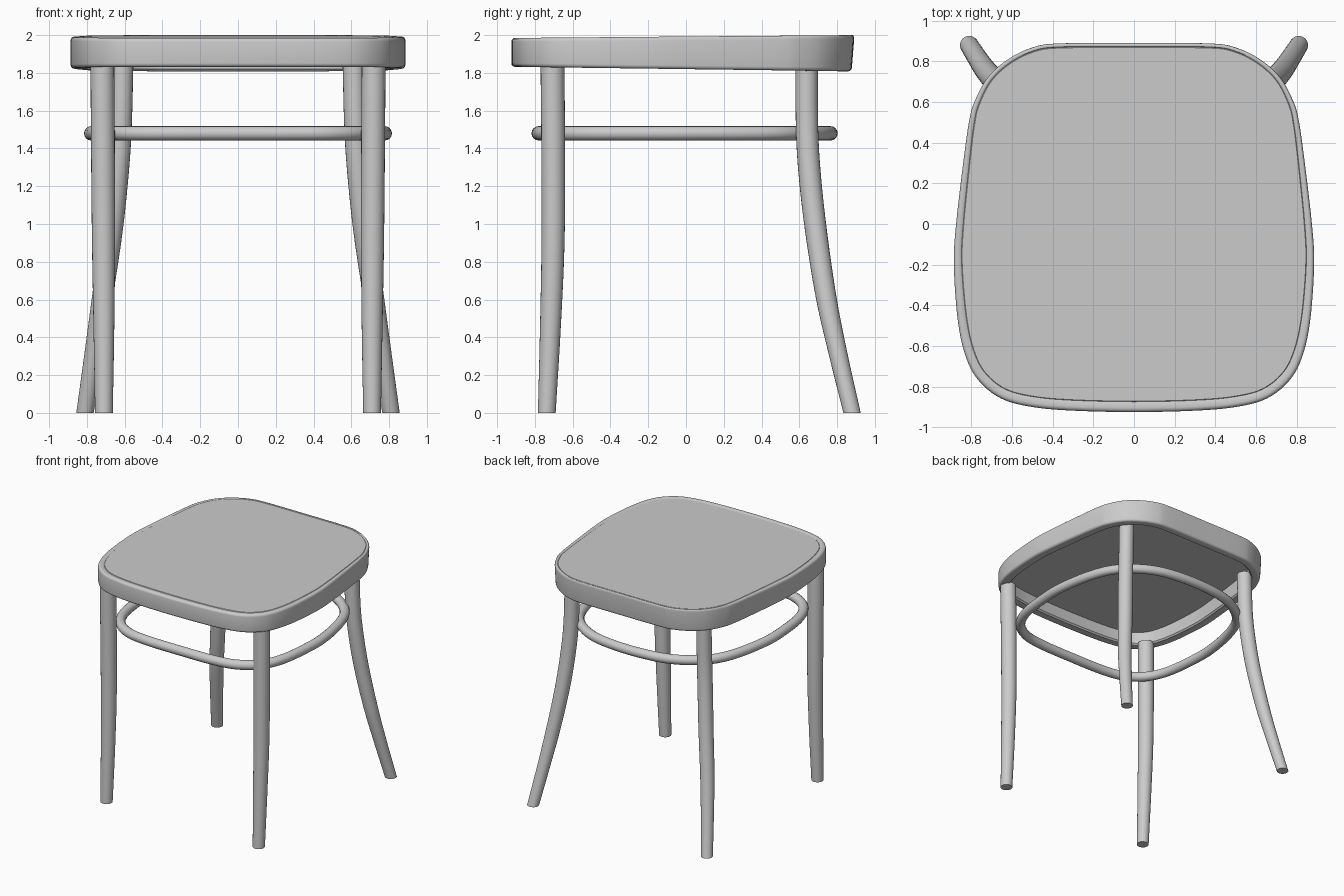
import bpy, bmesh, math
from mathutils import Vector

if "Cube" in bpy.data.objects:
    bpy.data.objects.remove(bpy.data.objects["Cube"])


def spline(pts, n, closed):
    """Catmull-Rom samples through points of any dimension."""
    pts = [Vector(p) for p in pts]
    if not closed:
        pts = [2 * pts[0] - pts[1]] + pts + [2 * pts[-1] - pts[-2]]
    count = len(pts) if closed else len(pts) - 3
    out = []
    for i in range(count):
        a, b, c, d = ((pts[(i + k - 1) % len(pts)] for k in range(4)) if closed
                      else pts[i:i + 4])
        for s in range(n):
            t = s / n
            out.append(0.5 * (2 * b + (c - a) * t + (2 * a - 5 * b + 4 * c - d) * t * t
                              + (3 * b - a - 3 * c + d) * t ** 3))
    if not closed:
        out.append(pts[-2])
    return out


def outline(half, n=5):
    """Closed plan outline mirrored in x: list of (point, outward normal)."""
    pts = half + [(-x, y) for x, y in reversed(half[1:-1])]
    p = spline(pts, n, True)
    res = []
    for i, v in enumerate(p):
        t = (p[(i + 1) % len(p)] - p[i - 1]).normalized()
        res.append((v, Vector((t.y, -t.x))))
    return res


def loft(name, loops, closed=False, angle=40):
    """Skin a stack of equal loops; cap the ends or join them."""
    bm = bmesh.new()
    rings = [[bm.verts.new(v) for v in loop] for loop in loops]
    pairs = list(zip(rings, rings[1:])) + ([(rings[-1], rings[0])] if closed else [])
    n = len(rings[0])
    for a, b in pairs:
        for i in range(n):
            j = (i + 1) % n
            bm.faces.new((a[i], a[j], b[j], b[i]))
    if not closed:
        bm.faces.new(rings[0])
        bm.faces.new(rings[-1])
    bmesh.ops.recalc_face_normals(bm, faces=bm.faces[:])
    me = bpy.data.meshes.new(name)
    bm.to_mesh(me)
    bm.free()
    ob = bpy.data.objects.new(name, me)
    bpy.context.collection.objects.link(ob)
    bpy.ops.object.select_all(action='DESELECT')
    ob.select_set(True)
    bpy.context.view_layer.objects.active = ob
    bpy.ops.object.shade_smooth_by_angle(angle=math.radians(angle))
    return ob


# Seat: rounded rim, tapering lip width and slightly rising towards the back
seat_plan = outline([(0, -.925), (.3, -.918), (.5, -.9), (.65, -.86), (.76, -.775), (.825, -.66),
                     (.866, -.48), (.886, -.2), (.875, 0), (.84, .3), (.812, .5), (.785, .6),
                     (.72, .72), (.62, .81), (.5, .868), (.37, .888), (0, .89)])


def top(y):
    return 1.9925 + .0083 * y


def bottom(y):
    return 1.82 - .013 * y


def lip(y):
    return .035 - .017 * y


def lean(y):
    """Inward slant of the wall foot, only at the back."""
    return .015 * max(0, y) ** 2


def seat_loop(inset, z):
    """inset and z are functions of y."""
    return [(p.x - q.x * inset(p.y), p.y - q.y * inset(p.y), z(p.y)) for p, q in seat_plan]


arc = [math.radians(a) for a in (0, 22.5, 45, 67.5, 90)]
loops = []
for a in arc:            # lower rounded edge, from underside to wall
    loops.append(seat_loop(lambda y: lean(y) + .02 * (1 - math.sin(a)),
                           lambda y: bottom(y) + .02 * (1 - math.cos(a))))
for a in arc:            # upper rounded lip
    loops.append(seat_loop(lambda y: .4 * lip(y) * (1 - math.cos(a)),
                           lambda y: top(y) - .02 * (1 - math.sin(a))))
loops.append(seat_loop(lambda y: .85 * lip(y), lambda y: top(y) - .002))
loops.append(seat_loop(lip, lambda y: top(y) - .006))
loops.append(seat_loop(lambda y: lip(y) + .003, lambda y: top(y) - .003))
inner = [seat_loop(lambda y: .085, lambda y: top(y) - .045),
         seat_loop(lambda y: .085, lambda y: bottom(y) + .012),
         seat_loop(lambda y: .073, bottom)]
loft("seat", inner + loops)

# Bent stretcher ring inside the legs
ring_plan = outline([(0, -.78), (.3, -.775), (.5, -.74), (.65, -.635), (.738, -.45), (.774, -.15),
                     (.77, .05), (.725, .3), (.645, .5), (.5, .645), (.3, .735), (0, .765)], 7)
R = .038
loft("stretcher_ring",
     [[(p.x + q.x * R * math.cos(a), p.y + q.y * R * math.cos(a), 1.48 + R * math.sin(a))
       for p, q in ring_plan] for a in (math.tau * k / 16 for k in range(16))], closed=True)


# Legs: (x, y, z, radius) stations skinned with level rings so the feet sit flat
def leg(name, stations, side):
    loft(name, [[(side * x + r * math.cos(a), y + r * math.sin(a), z)
                 for a in (math.tau * k / 24 for k in range(24))]
                for x, y, z, r in spline(stations, 5, False)])


front = [(.71, -.737, 0, .047), (.71, -.718, .45, .055), (.712, -.704, .9, .061),
         (.715, -.703, 1.4, .063), (.718, -.707, 1.84, .063)]
back = [(.81, .879, 0, .046), (.765, .808, .3, .05), (.72, .744, .6, .055),
        (.67, .69, .95, .058), (.639, .656, 1.25, .059), (.622, .641, 1.5, .059),
        (.613, .639, 1.84, .059)]
for label, side in (("right", 1), ("left", -1)):
    leg("front_leg_" + label, front, side)
    leg("back_leg_" + label, back, side)
